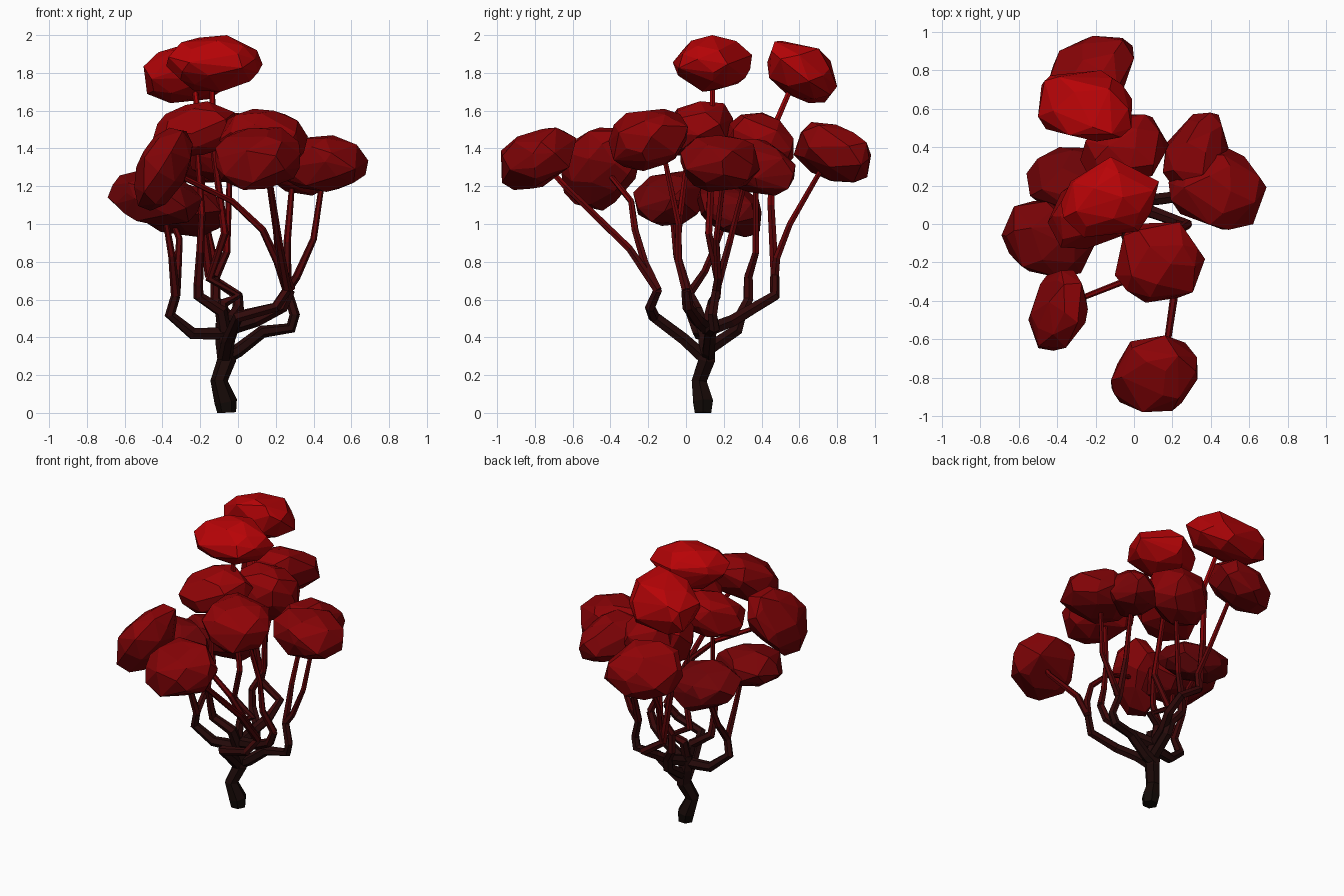
import bpy, bmesh, math, random
from mathutils import Vector

if "Cube" in bpy.data.objects:
    bpy.data.objects.remove(bpy.data.objects["Cube"])

random.seed(4)

# colour gradient by height: near-black base to bright red crown
STOPS = [(0.0, (0.004, 0.003, 0.002)), (0.5, (0.02, 0.003, 0.003)), (1.0, (0.11, 0.001, 0.002)),
         (1.5, (0.26, 0.001, 0.002)), (2.0, (0.5, 0.001, 0.002))]
STEP = 0.1


def shade(z):
    for (z0, a), (z1, b) in zip(STOPS, STOPS[1:]):
        if z <= z1:
            return [p + (q - p) * (z - z0) / (z1 - z0) for p, q in zip(a, b)]
    return STOPS[-1][1]


bands = []
for i in range(20):
    m = bpy.data.materials.new("height_band_%02d" % i)
    m.diffuse_color = (*shade((i + 0.5) * STEP), 1)
    m.use_nodes = True
    m.node_tree.nodes["Principled BSDF"].inputs["Base Color"].default_value = m.diffuse_color
    bands.append(m)


def finish(bm, name):
    bmesh.ops.recalc_face_normals(bm, faces=bm.faces)
    me = bpy.data.meshes.new(name)
    for m in bands:
        me.materials.append(m)
    for f in bm.faces:
        f.material_index = max(0, min(19, int(f.calc_center_median().z / STEP)))
    bm.to_mesh(me)
    bm.free()
    bpy.context.collection.objects.link(bpy.data.objects.new(name, me))


def branch(name, pts, r0, r1, radii=None, sides=6):
    """Faceted tapering tube through the points."""
    pts = [Vector(p) for p in pts]
    n = len(pts)
    bm = bmesh.new()
    d_old, side, rings = None, Vector((1, 0, 0)), []
    for i, p in enumerate(pts):
        d = ((p - pts[i - 1]).normalized() if i else Vector()) + \
            ((pts[i + 1] - p).normalized() if i < n - 1 else Vector())
        d.normalize()
        if d_old:
            side = d_old.rotation_difference(d) @ side
        side = (side - d * side.dot(d)).normalized()
        d_old, up = d, d.cross(side)
        r = radii[i] if radii else r0 + (r1 - r0) * i / (n - 1)
        rings.append([bm.verts.new(p + r * (side * math.cos(a) + up * math.sin(a)))
                      for a in (2 * math.pi * k / sides for k in range(sides))])
    for a, b in zip(rings, rings[1:]):
        for k in range(sides):
            j = (k + 1) % sides
            bm.faces.new((a[k], a[j], b[j], b[k]))
    bm.faces.new(rings[0])
    bm.faces.new(rings[-1])
    for v in bm.verts:
        v.co.z = max(v.co.z, 0)
    finish(bm, name)


def leaf_clump(name, lo, hi, tilt_x, tilt_y, skew=0, power=2.3, count=32):
    """Faceted boulder-like hull, sheared, then fitted to its box."""
    pts = []
    for i in range(count):
        z = 1 - 2 * (i + 0.5) / count
        a = i * 2.39996 + random.uniform(-0.4, 0.4)
        r = math.sqrt(1 - z * z)
        v = Vector((r * math.cos(a), r * math.sin(a), z))
        v *= random.uniform(0.92, 1.05) / sum(abs(c) ** power for c in v) ** (1 / power)
        v.z += tilt_x * v.x + tilt_y * v.y
        v.y += skew * v.x
        pts.append(v)
    mn = [min(p[k] for p in pts) for k in range(3)]
    mx = [max(p[k] for p in pts) for k in range(3)]
    bm = bmesh.new()
    for p in pts:
        bm.verts.new([lo[k] + (p[k] - mn[k]) / (mx[k] - mn[k]) * (hi[k] - lo[k]) for k in range(3)])
    res = bmesh.ops.convex_hull(bm, input=bm.verts)
    junk = [g for g in res["geom_interior"] if isinstance(g, bmesh.types.BMVert)]
    bmesh.ops.delete(bm, geom=junk, context='VERTS')
    bmesh.ops.dissolve_limit(bm, angle_limit=math.radians(7), verts=bm.verts, edges=bm.edges)
    finish(bm, name)


# trunk with flared foot
branch("trunk", [(-.06, .09, 0), (-.065, .09, .06), (-.1, .07, .17), (-.06, .11, .28), (-.07, .11, .38),
                 (-.08, .11, .48)], 0, 0, radii=[.05, .06, .046, .05, .05, .04])

# main limbs leaving the trunk
S = .039
limbs = {
    "limb_front": [(-.07, .11, .28), (-.05, -.01, .39), (0, -.17, .51), (.2, -.19, .56), (.26, -.15, .65)],
    "limb_right": [(-.07, .12, .44), (.1, .06, .49), (.24, .01, .56), (.28, 0, .65)],
    "limb_back_right": [(-.06, .12, .3), (0, .12, .33), (.13, .13, .43), (.28, .15, .45), (.3, .14, .52),
                        (.26, .16, .65)],
    "limb_back": [(-.07, .12, .44), (-.04, .25, .49), (0, .35, .55), (0, .47, .62), (-.15, .47, .72)],
    "limb_back_low": [(-.06, .12, .34), (-.05, .27, .44), (-.06, .29, .52), (-.12, .33, .6), (-.12, .33, .72)],
    "limb_left": [(-.07, .1, .42), (-.24, .07, .42), (-.36, .03, .52), (-.33, .01, .62)],
    "limb_middle": [(-.07, .1, .42), (-.09, .06, .54), (-.21, .02, .62), (-.21, 0, .68)],
}
for name, pts in limbs.items():
    branch(name, pts, S, .025)

# thin twigs carrying each clump
twigs = [
    [(.26, -.15, .65), (.21, -.22, .8), (.13, -.27, .97), (-.03, -.29, 1.12), (-.36, -.42, 1.28)],
    [(.26, -.15, .65), (.22, -.3, .87), (.17, -.64, 1.2), (.12, -.75, 1.32)],
    [(.28, 0, .65), (.22, -.04, .8), (.2, -.04, 1.0), (.14, -.12, 1.38)],
    [(.26, .16, .65), (.31, .17, .72), (.4, .16, .92), (.45, .2, 1.25)],
    [(.26, .16, .65), (.26, .23, .9), (.29, .32, 1.25)],
    [(-.15, .47, .72), (-.2, .45, 1.1), (-.2, .46, 1.5), (-.24, .59, 1.8)],
    [(-.15, .47, .72), (-.13, .48, .82), (-.17, .55, 1.0), (-.2, .74, 1.33)],
    [(-.12, .33, .72), (-.06, .37, .85), (-.04, .37, 1.35)],
    [(-.33, .01, .62), (-.35, -.05, .83), (-.4, -.08, 1.12)],
    [(-.33, .01, .62), (-.32, .1, .75), (-.31, .17, .92), (-.36, .22, 1.05)],
    [(-.21, 0, .68), (-.2, -.05, .85), (-.19, -.03, 1.05), (-.22, .02, 1.45)],
    [(-.08, .11, .46), (-.08, .14, .58), (0, .16, .62), (-.15, .17, .71), (-.07, .12, .95),
     (-.13, .14, 1.4), (-.14, .14, 1.85)],
]
for i, t in enumerate(twigs):
    branch("twig_%02d" % i, t, .025 if i < 11 else .034, .014)

# leaf clumps: low corner, high corner, tilt in x and y, skew in plan, boxiness
clumps = [
    ((-.55, -.66, 1.07), (-.24, -.24, 1.51), .45, .1, .2),
    ((-.12, -.98, 1.18), (.33, -.58, 1.51), .1, .35, .15, 2.5),
    ((-.10, -.41, 1.28), (.37, .01, 1.61), -.1, .15, 0),
    ((.18, -.03, 1.17), (.69, .39, 1.47), -.1, 0, 0),
    ((.15, .15, 1.15), (.50, .58, 1.45), -.1, -.2, .2),
    ((-.50, .43, 1.64), (-.01, .80, 1.97), .15, -.3, -.1, 2.6),
    ((-.45, .57, 1.22), (0, .98, 1.54), .15, -.35, .3),
    ((-.28, .20, 1.22), (.18, .57, 1.59), 0, -.1, .2),
    ((-.69, -.28, .99), (-.19, .12, 1.28), -.15, .1, -.1),
    ((-.56, .06, .93), (-.06, .40, 1.22), -.15, -.3, 0),
    ((-.45, -.13, 1.36), (0, .25, 1.65), .2, .15, .2),
    ((-.38, -.07, 1.70), (.13, .35, 2.0), 0, 0, .1, 1.8),
]
for i, c in enumerate(clumps):
    leaf_clump("leaf_clump_%02d" % i, *c)
